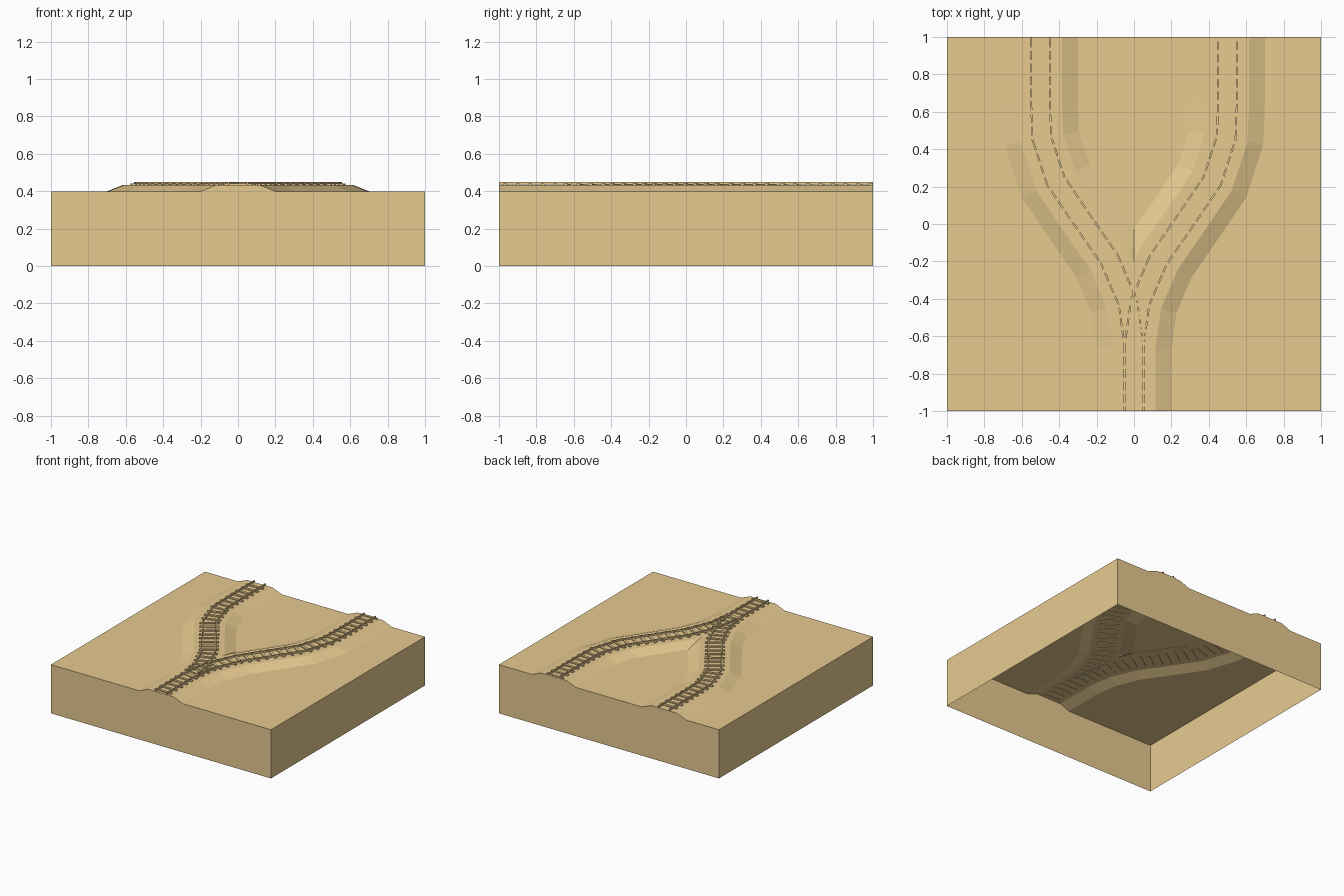
import bpy, bmesh
from mathutils import Vector

if "Cube" in bpy.data.objects:
    bpy.data.objects.remove(bpy.data.objects["Cube"])

# centre line of the right-hand branch
PATH = [Vector(p) for p in [(0, -1), (0, -.65), (.033, -.42), (.131, -.19), (.276, .02),
                            (.418, .23), (.493, .46), (.5, .65), (.5, 1)]]
GROUND, TOP = .40, .434

mat = bpy.data.materials.new("sand")
mat.diffuse_color = (.80, .59, .28, 1)
mat.use_nodes = True
mat.node_tree.nodes["Principled BSDF"].inputs["Base Color"].default_value = mat.diffuse_color


def offset(path, i, d):
    """Mitred point at distance d to the right of path point i."""
    a = (path[i] - path[max(i - 1, 0)]).normalized()
    b = (path[min(i + 1, len(path) - 1)] - path[i]).normalized()
    t = (a + b).normalized()
    n = Vector((t.y, -t.x))
    ref = a if a.length else b
    return path[i] + n * (d / max(t.dot(ref), .5))


def finish(bm, name, mirror=False):
    bmesh.ops.recalc_face_normals(bm, faces=bm.faces)
    me = bpy.data.meshes.new(name)
    bm.to_mesh(me)
    bm.free()
    me.materials.append(mat)
    ob = bpy.data.objects.new(name, me)
    bpy.context.collection.objects.link(ob)
    if mirror:
        ob.modifiers.new("mirror", 'MIRROR')
    return ob


def loft(bm, rows, closed=False):
    rows = [[bm.verts.new(p) for p in r] for r in rows]
    n = len(rows[0])
    for r, s in zip(rows, rows[1:]):
        for k in range(n if closed else n - 1):
            bm.faces.new((r[k], r[(k + 1) % n], s[(k + 1) % n], s[k]))
    if closed:
        bm.faces.new(rows[0])
        bm.faces.new(rows[-1])


# ground block with embankment, open below: right half, mirrored
bm = bmesh.new()
rows = []
for i in range(len(PATH)):
    row = [(*offset(PATH, i, d), z) for d, z in
           [(-.2, GROUND), (-.115, TOP), (.115, TOP), (.2, GROUND)]]
    rows.append([(-.5, row[0][1], GROUND)] + row + [(1, row[-1][1], GROUND)])
loft(bm, rows)
bmesh.ops.bisect_plane(bm, geom=bm.verts[:] + bm.edges[:] + bm.faces[:], dist=1e-5,
                       plane_co=(0, 0, 0), plane_no=(1, 0, 0), clear_inner=True)
rim = [e for e in bm.edges if e.is_boundary and any(v.co.x > 1e-4 for v in e.verts)]
new = bmesh.ops.extrude_edge_only(bm, edges=rim)["geom"]
for v in new:
    if isinstance(v, bmesh.types.BMVert):
        v.co.z = 0
finish(bm, "ground", mirror=True)


def track(name, side, first):
    path = [Vector((p.x * side, p.y)) for p in PATH[first:]]
    # rails
    bm = bmesh.new()
    for c in (-.05, .05):
        loft(bm, [[(*offset(path, i, c + w), z) for w, z in
                   [(-.005, .437), (.005, .437), (.005, .45), (-.005, .45)]]
                  for i in range(len(path))], closed=True)
    finish(bm, name + "_rails")
    # sleepers at even spacing along the path
    bm = bmesh.new()
    step, travelled, at = .067, 0, .033
    for a, b in zip(path, path[1:]):
        t = (b - a).normalized()
        n = Vector((t.y, -t.x))
        while at < travelled + (b - a).length:
            c = a + t * (at - travelled)
            loft(bm, [[(*(c + n * x + t * y), z) for y, z in
                       [(-.01, .43), (.01, .43), (.01, .442), (-.01, .442)]]
                      for x in (-.075, .075)], closed=True)
            at += step
        travelled += (b - a).length
    finish(bm, name + "_sleepers")


track("right_track", 1, 0)
track("left_track", -1, 1)
